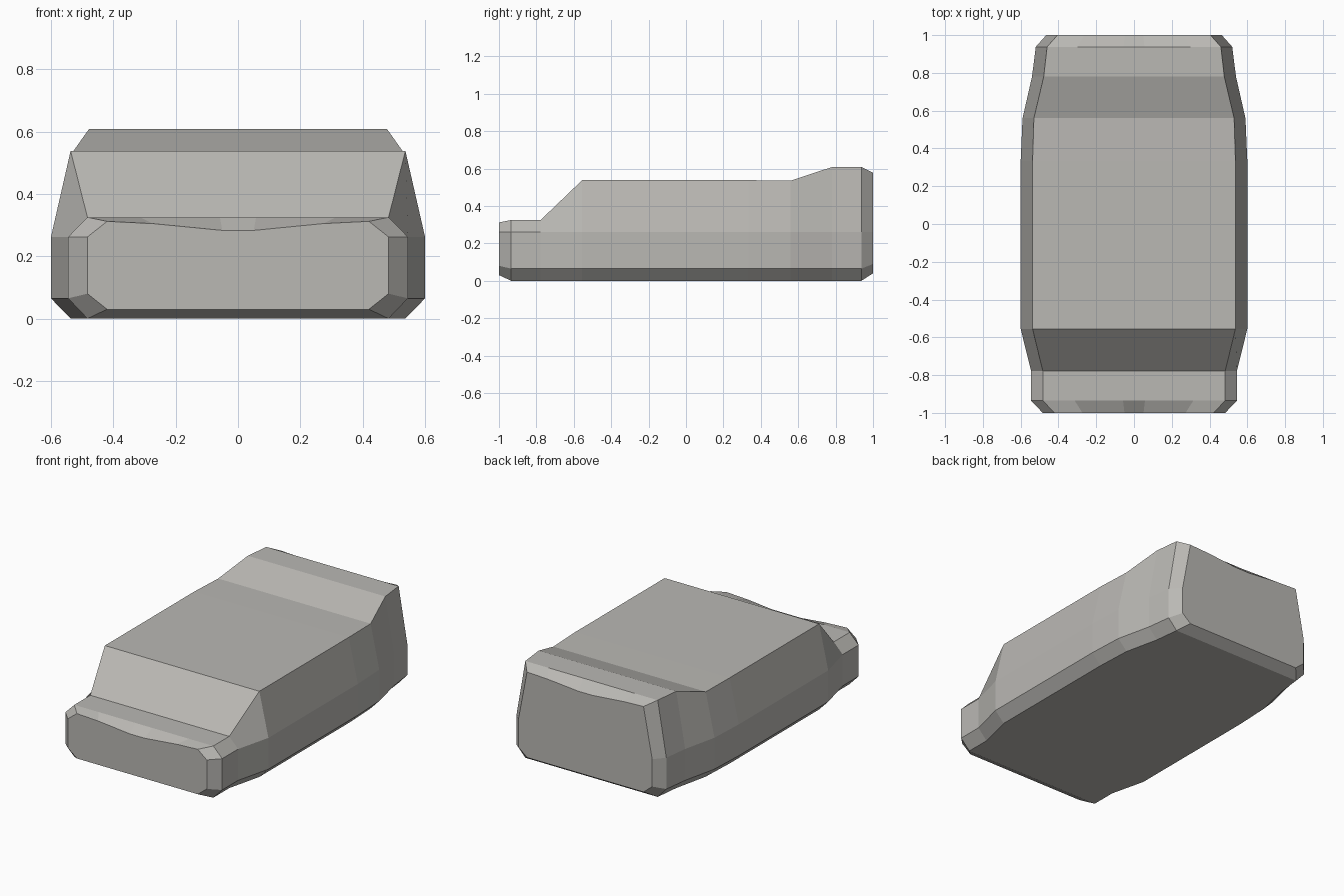
import bpy, bmesh

if "Cube" in bpy.data.objects:
    bpy.data.objects.remove(bpy.data.objects["Cube"])

# Stations along y: (y, side half-width, top half-width, top z, bottom half-width,
#                    bottom z, lower side z, dip of the top edge at centre)
STATIONS = [
    (-1.00, 0.483, 0.42, 0.312, 0.42, 0.03, 0.08, 0.029),
    (-0.935, 0.545, 0.483, 0.325, 0.483, 0.0, 0.065, 0),
    (-0.777, 0.545, 0.483, 0.325, 0.483, 0.0, 0.065, 0),
    (-0.555, 0.60, 0.537, 0.538, 0.537, 0.0, 0.065, 0),
    (0.333, 0.60, 0.537, 0.538, 0.537, 0.0, 0.065, 0),
    (0.56, 0.59, 0.53, 0.535, 0.527, 0.0, 0.065, 0),
    (0.78, 0.54, 0.478, 0.608, 0.478, 0.0, 0.065, 0),
    (0.938, 0.52, 0.46, 0.608, 0.46, 0.0, 0.065, 0),
    (1.00, 0.465, 0.405, 0.577, 0.405, 0.04, 0.09, 0.025),
]
SIDE_Z = 0.262


def section(y, w, wt, zt, wb, zb, zs, dip):
    # right half from bottom to top centre, then mirrored
    half = [(wb, zb), (w, zs), (w, SIDE_Z), (wt, zt),
            (wt * 0.65, zt - dip * 0.25), (wt * 0.12, zt - dip)]
    ring = half + [(-x, z) for x, z in reversed(half)]
    return [(x, y, z) for x, z in ring]


# Vehicle-like body lofted through the stations
bm = bmesh.new()
rings = [[bm.verts.new(p) for p in section(*s)] for s in STATIONS]
n = len(rings[0])
for a, b in zip(rings, rings[1:]):
    for i in range(n):
        j = (i + 1) % n
        bm.faces.new((a[i], a[j], b[j], b[i]))

# Flat front and rear end faces
bm.faces.new(rings[0])
bm.faces.new(rings[-1])
bmesh.ops.recalc_face_normals(bm, faces=bm.faces)

mesh = bpy.data.meshes.new("body")
bm.to_mesh(mesh)
bm.free()
body = bpy.data.objects.new("body", mesh)
bpy.context.collection.objects.link(body)

# Warm mid-grey paint
paint = bpy.data.materials.new("warm_grey")
paint.diffuse_color = (0.49, 0.48, 0.455, 1)
paint.use_nodes = True
paint.node_tree.nodes["Principled BSDF"].inputs["Base Color"].default_value = paint.diffuse_color
mesh.materials.append(paint)
